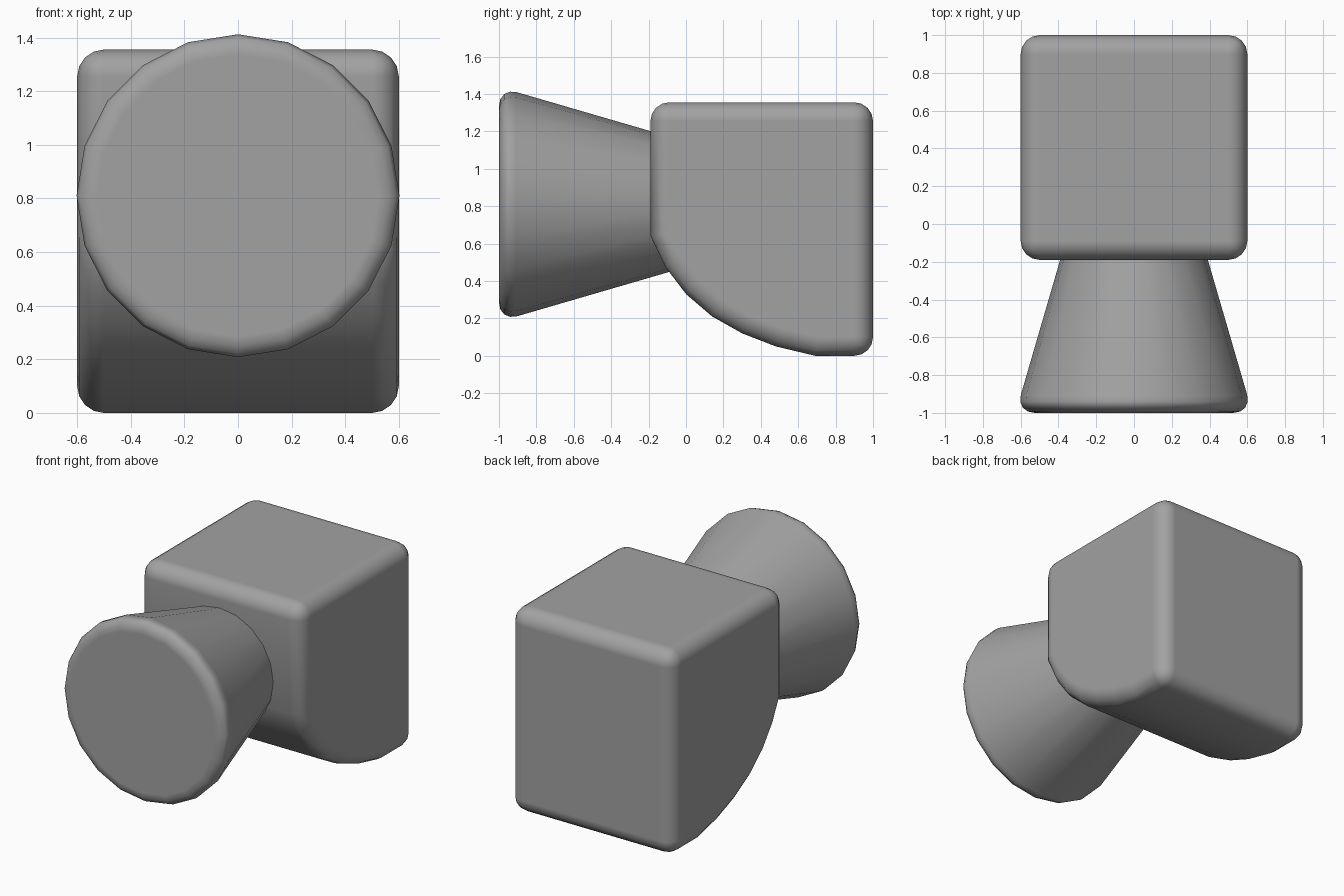
import bpy, bmesh
from math import radians
from mathutils import Matrix

cube = bpy.data.objects.get("Cube")
if cube:
    bpy.data.objects.remove(cube, do_unlink=True)

GREY = (0.36, 0.36, 0.36, 1)
grey = bpy.data.materials.new("mid grey")
grey.use_nodes = True
grey.diffuse_color = GREY
grey.node_tree.nodes["Principled BSDF"].inputs["Base Color"].default_value = GREY


def finish(bm, name, bevel_width):
    """Turn a bmesh into a smooth object with rounded sharp edges."""
    bmesh.ops.recalc_face_normals(bm, faces=bm.faces)
    mesh = bpy.data.meshes.new(name)
    bm.to_mesh(mesh)
    bm.free()
    mesh.materials.append(grey)
    for poly in mesh.polygons:
        poly.use_smooth = True
    obj = bpy.data.objects.new(name, mesh)
    bpy.context.collection.objects.link(obj)
    bevel = obj.modifiers.new("rounded edges", "BEVEL")
    bevel.width = bevel_width
    bevel.segments = 4
    bevel.limit_method = "ANGLE"
    bevel.angle_limit = radians(50)
    bevel.harden_normals = True
    return obj


# Body: side profile with a curved lower front, extruded across the width
HALF_WIDTH = 0.6
profile = [(1, 1.355), (-0.19, 1.355), (-0.19, 0.64), (-0.11, 0.475),
           (0, 0.33), (0.14, 0.21), (0.3, 0.12), (0.48, 0.05),
           (0.69, 0), (1, 0)]
bm = bmesh.new()
side = bm.faces.new([bm.verts.new((-HALF_WIDTH, y, z)) for y, z in profile])
extruded = bmesh.ops.extrude_face_region(bm, geom=[side], use_keep_orig=True)
new_verts = [g for g in extruded["geom"] if isinstance(g, bmesh.types.BMVert)]
bmesh.ops.translate(bm, verts=new_verts, vec=(2 * HALF_WIDTH, 0, 0))
finish(bm, "body", 0.1)

# Horn: tapered drum that widens to the front and sinks into the body
FRONT, BACK = -1, 0.15
bm = bmesh.new()
bmesh.ops.create_cone(
    bm, cap_ends=True, segments=20, radius1=0.627, radius2=0.292,
    depth=BACK - FRONT,
    matrix=Matrix.Translation((0, (FRONT + BACK) / 2, 0.81))
    @ Matrix.Rotation(radians(-90), 4, "X"))
finish(bm, "front_horn", 0.1)
